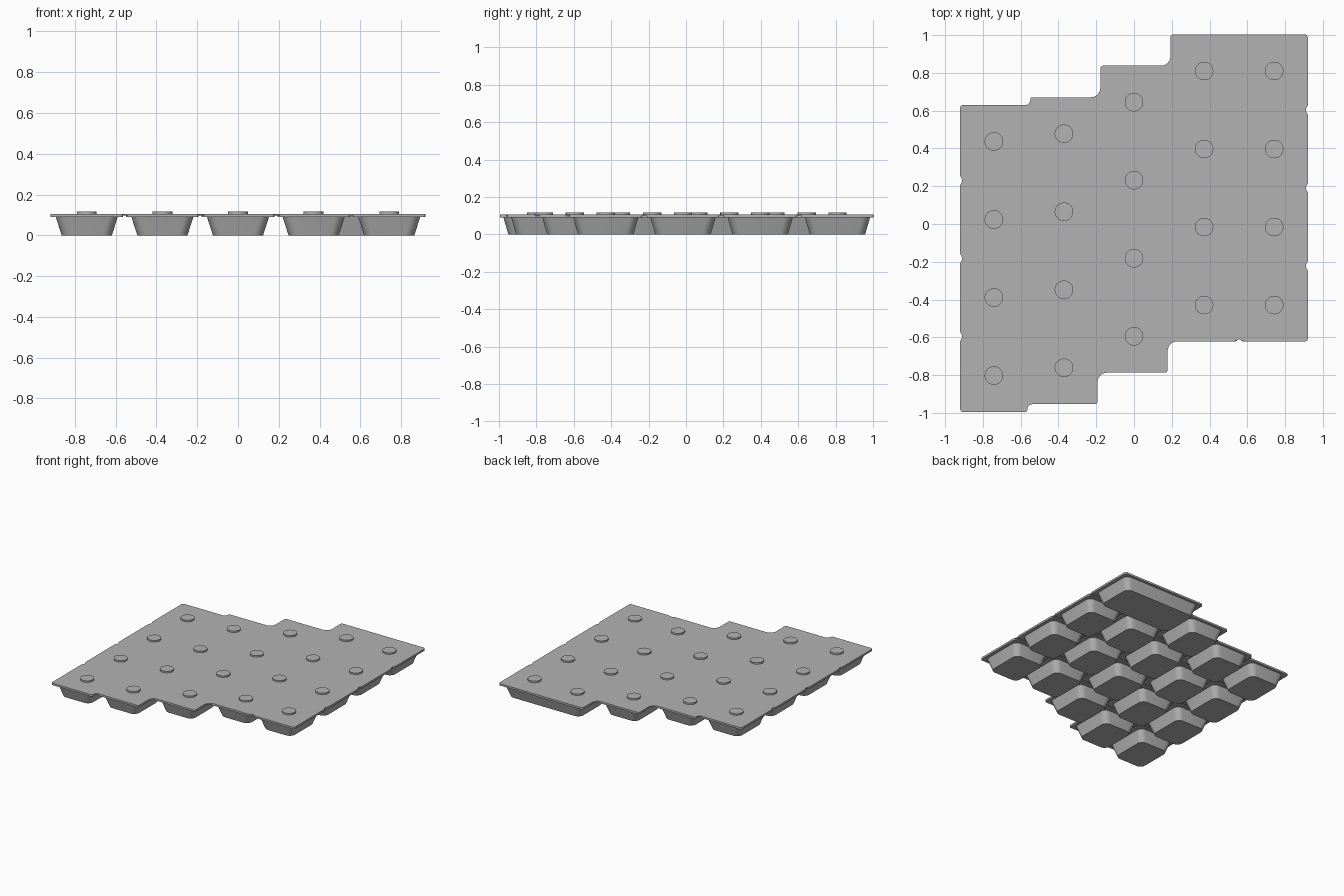
import bpy, bmesh, math
from mathutils import Vector

if "Cube" in bpy.data.objects:
    bpy.data.objects.remove(bpy.data.objects["Cube"])

# Layout of the staggered columns
COL_X = [-0.742, -0.371, 0.0, 0.371, 0.742]
COL_TOP = [0.437, 0.478, 0.645, 0.81, 0.81]
PITCH, ROWS = 0.413, 4
HX, HY = 0.178, 0.193
BASE_Z, WEB_Z, TOP_Z, STUD_Z = 0.09, 0.097, 0.105, 0.117

grey = bpy.data.materials.new("mid_grey")
grey.use_nodes = True
grey.diffuse_color = (0.45, 0.45, 0.45, 1)
grey.node_tree.nodes["Principled BSDF"].inputs["Base Color"].default_value = (0.45, 0.45, 0.45, 1)


def loft(name, rings):
    """Solid through matching outlines, given as (points, z) from low to high."""
    bm = bmesh.new()
    loops = [[bm.verts.new((p[0], p[1], z)) for p in pts] for pts, z in rings]
    n = len(loops[0])
    bm.faces.new(loops[0][::-1])
    bm.faces.new(loops[-1])
    for low, high in zip(loops, loops[1:]):
        for i in range(n):
            j = (i + 1) % n
            bm.faces.new((low[i], low[j], high[j], high[i]))
    mesh = bpy.data.meshes.new(name)
    bm.to_mesh(mesh)
    bm.free()
    mesh.materials.append(grey)
    obj = bpy.data.objects.new(name, mesh)
    bpy.context.collection.objects.link(obj)
    bpy.ops.object.select_all(action='DESELECT')
    obj.select_set(True)
    bpy.context.view_layer.objects.active = obj
    bpy.ops.object.shade_smooth_by_angle(angle=math.radians(30))
    return obj


def fillet(p, before, after, r, steps=6):
    """Arc that rounds a square corner p."""
    a, b = (before - p).normalized(), (after - p).normalized()
    c = p + (a + b) * r
    angles = [math.pi / 2 * i / steps for i in range(steps + 1)]
    return [c - (b * math.cos(t) + a * math.sin(t)) * r for t in angles]


def rounded_rect(cx, cy, hx, hy, r):
    corners = [Vector((cx + sx * hx, cy + sy * hy))
               for sx, sy in ((-1, -1), (1, -1), (1, 1), (-1, 1))]
    pts = []
    for i, p in enumerate(corners):
        pts += fillet(p, corners[i - 1], corners[(i + 1) % 4], r)
    return pts


def notch(centre, along, inward):
    """Shallow scallop in a straight edge."""
    centre, along, inward = Vector(centre), Vector(along), Vector(inward)
    return [(centre + along * t + inward * d, True)
            for t, d in ((-0.03, 0), (-0.015, 0.004), (-0.006, 0.01),
                         (0.006, 0.01), (0.015, 0.004), (0.03, 0))]


def sheet_outline():
    bottom = [y - PITCH * (ROWS - 1) - HY for y in COL_TOP]
    top = [y + HY for y in COL_TOP]
    left, right = COL_X[0] - HX, COL_X[-1] + HX
    gaps = [PITCH * (i + 0.5) for i in range(ROWS - 1)]
    path = [(Vector((left, bottom[0])), False)]
    # Front edge, left to right
    for i in range(4):
        if bottom[i] == bottom[i + 1]:
            path += notch(((COL_X[i] + COL_X[i + 1]) / 2, bottom[i]), (1, 0), (0, 1))
        else:
            x = COL_X[i] + HX
            path += [(Vector((x, bottom[i])), False), (Vector((x, bottom[i + 1])), False)]
    # Right edge upwards
    path.append((Vector((right, bottom[-1])), False))
    for g in reversed(gaps):
        path += notch((right, COL_TOP[-1] - g), (0, 1), (-1, 0))
    path.append((Vector((right, top[-1])), False))
    # Back edge, right to left
    for i in range(4, 0, -1):
        if top[i] != top[i - 1]:
            x = COL_X[i] - HX
            path += [(Vector((x, top[i])), False), (Vector((x, top[i - 1])), False)]
    # Left edge downwards
    path.append((Vector((left, top[0])), False))
    for g in gaps:
        path += notch((left, COL_TOP[0] - g), (0, -1), (1, 0))
    # Round the square corners, inner ones more than outer ones
    pts = []
    for i, (p, done) in enumerate(path):
        if done:
            pts.append(p)
            continue
        a, b = path[i - 1][0], path[(i + 1) % len(path)][0]
        short = min((a - p).length, (b - p).length)
        inner = (p - a).cross(b - p) < 0
        r = min(0.05, short * 0.65) if inner else min(0.015, short * 0.3)
        pts += fillet(p, a, b, r)
    return pts


def cup(name, cx, cy, extra=0.0):
    """Tapered block with a thin rim beneath the sheet."""
    loft(name + "_block", [
        (rounded_rect(cx, cy, 0.123 + extra, 0.148, 0.045), 0.0),
        (rounded_rect(cx, cy, 0.152 + extra, 0.174, 0.045), BASE_Z)])
    rim = rounded_rect(cx, cy, HX + extra, HY, 0.015)
    loft(name + "_rim", [(rim, BASE_Z), (rim, WEB_Z)])


# Connecting sheet
outline = sheet_outline()
loft("top_sheet", [(outline, WEB_Z), (outline, TOP_Z)])

# Blocks below and round studs above
for c, (x, y_top) in enumerate(zip(COL_X, COL_TOP)):
    for row in range(ROWS):
        y = y_top - PITCH * row
        label = f"column_{c + 1}_row_{row + 1}"
        circle = [(x + 0.049 * math.cos(math.tau * k / 40),
                   y + 0.049 * math.sin(math.tau * k / 40)) for k in range(40)]
        loft(label + "_stud", [(circle, TOP_Z - 0.003), (circle, STUD_Z)])
        if row == 0 and c >= 3:
            continue
        cup(label, x, y)

# Double-width block in the back corner
cup("wide", (COL_X[3] + COL_X[4]) / 2, COL_TOP[4], (COL_X[4] - COL_X[3]) / 2)
